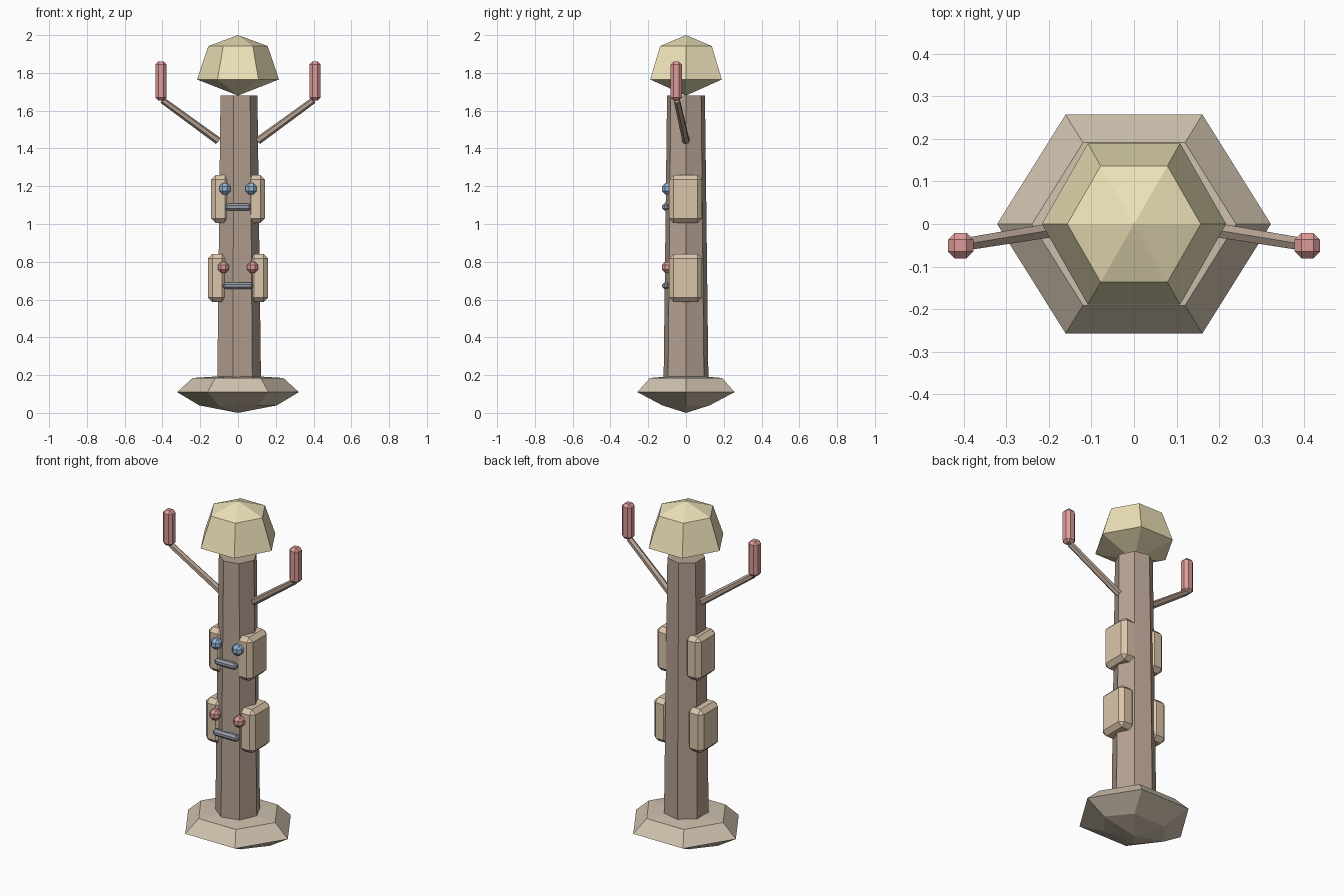
import bpy, bmesh
from math import cos, sin, pi
from mathutils import Vector

if "Cube" in bpy.data.objects:
    bpy.data.objects.remove(bpy.data.objects["Cube"])


def material(name, rgb):
    m = bpy.data.materials.new(name)
    m.diffuse_color = (*rgb, 1)
    m.use_nodes = True
    m.node_tree.nodes["Principled BSDF"].inputs["Base Color"].default_value = m.diffuse_color
    return m


WOOD = material("dark_wood", (0.47, 0.36, 0.29))
STONE = material("base_brown", (0.62, 0.53, 0.42))
GOLD = material("gold", (0.85, 0.76, 0.48))
TAN = material("tan", (0.70, 0.56, 0.40))
RED = material("red", (0.72, 0.33, 0.32))
BLUE = material("blue", (0.30, 0.46, 0.70))
SLATE = material("slate", (0.32, 0.34, 0.40))


def finish(name, bm, mat):
    bmesh.ops.recalc_face_normals(bm, faces=bm.faces)
    me = bpy.data.meshes.new(name)
    bm.to_mesh(me)
    bm.free()
    me.materials.append(mat)
    ob = bpy.data.objects.new(name, me)
    bpy.context.collection.objects.link(ob)
    return ob


def lathe(name, profile, sides, mat):
    """Stack of rings (x radius, y radius, z); radius 0 makes a pole."""
    bm = bmesh.new()
    rings = []
    for rx, ry, z in profile:
        n = sides if rx else 1
        rings.append([bm.verts.new((rx * cos(2 * pi * i / sides),
                                    ry * sin(2 * pi * i / sides), z)) for i in range(n)])
    for a, b in zip(rings, rings[1:]):
        for i in range(sides):
            j = (i + 1) % sides
            quad = [a[i % len(a)], a[j % len(a)], b[j % len(b)], b[i % len(b)]]
            bm.faces.new(list(dict.fromkeys(quad)))
    for ring in (rings[0], rings[-1]):
        if len(ring) > 1:
            bm.faces.new(ring)
    return finish(name, bm, mat)


def block(name, centre, size, bevel, mat):
    """Box with chamfered edges."""
    bm = bmesh.new()
    bmesh.ops.create_cube(bm, size=1)
    for v in bm.verts:
        v.co = Vector(c + s * k for c, s, k in zip(centre, size, v.co))
    bmesh.ops.bevel(bm, geom=bm.edges[:], offset=bevel, segments=1,
                    profile=0.5, affect='EDGES')
    return finish(name, bm, mat)


def rod(name, start, end, r1, r2, mat):
    start, end = Vector(start), Vector(end)
    d = end - start
    bm = bmesh.new()
    bmesh.ops.create_cone(bm, cap_ends=True, segments=6, radius1=r1, radius2=r2,
                          depth=d.length)
    ob = finish(name, bm, mat)
    ob.location = (start + end) / 2
    ob.rotation_euler = d.to_track_quat('Z', 'Y').to_euler()
    return ob


# base, trunk and cap
lathe("base", [(0, 0, 0.0), (0.206, 0.145, 0.04), (0.322, 0.297, 0.11),
               (0.24, 0.221, 0.185), (0, 0, 0.2)], 6, STONE)
lathe("trunk", [(0.122, 0.122, 0.15), (0.103, 0.103, 1.68)], 7, WOOD)
lathe("cap", [(0, 0, 1.68), (0.217, 0.219, 1.765), (0.157, 0.158, 1.942),
              (0, 0, 2.0)], 6, GOLD)

# arms with upright tips
for s, side in ((-1, "left"), (1, "right")):
    rod(side + "_arm", (s * 0.105, 0, 1.44), (s * 0.40, -0.048, 1.655), 0.02, 0.017, WOOD)
    block(side + "_arm_tip", (s * 0.408, -0.051, 1.757), (0.06, 0.06, 0.206), 0.016, RED)

# two stacked faces: side blocks, eyes and mouth
for name, z, x_in, x_out, eye_x, eye_z, mouth_z, mouth_w, eye_mat in (
        ("upper", 1.132, 0.046, 0.142, 0.069, 1.187, 1.09, 0.14, BLUE),
        ("lower", 0.714, 0.06, 0.16, 0.077, 0.77, 0.673, 0.16, RED)):
    for s, side in ((-1, "left"), (1, "right")):
        block(f"{name}_{side}_block", (s * (x_in + x_out) / 2, -0.002, z),
              (x_out - x_in, 0.175, 0.255), 0.024, TAN)
        block(f"{name}_{side}_eye", (s * eye_x, -0.1, eye_z),
              (0.06, 0.056, 0.06), 0.018, eye_mat)
    block(f"{name}_mouth", (0, -0.108, mouth_z), (mouth_w, 0.036, 0.036), 0.011, SLATE)
